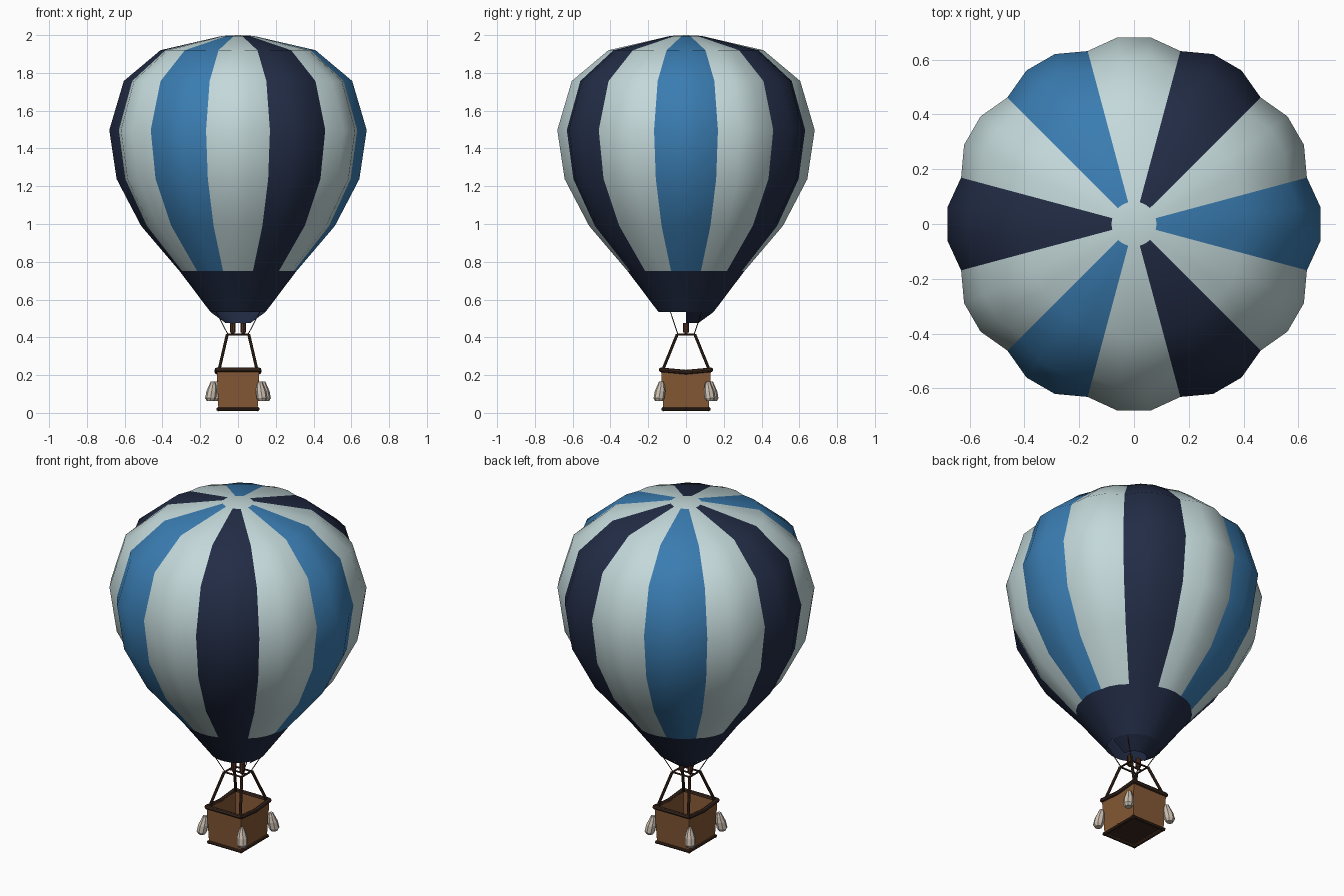
import bpy, bmesh, math
from mathutils import Vector, Matrix

if "Cube" in bpy.data.objects:
    bpy.data.objects.remove(bpy.data.objects["Cube"])


def material(name, rgb):
    m = bpy.data.materials.new(name)
    m.diffuse_color = (*rgb, 1)
    m.use_nodes = True
    m.node_tree.nodes["Principled BSDF"].inputs["Base Color"].default_value = m.diffuse_color
    return m


PALE = material("pale fabric", (0.55, 0.69, 0.70))
BLUE = material("blue fabric", (0.042, 0.202, 0.44))
NAVY = material("navy fabric", (0.016, 0.025, 0.060))
WICKER = material("brown wicker", (0.235, 0.098, 0.035))
DARK = material("dark brown", (0.045, 0.022, 0.013))
BURN = material("burner brown", (0.08, 0.032, 0.016))
SACK = material("sack cloth", (0.60, 0.52, 0.44))


def finish(bm, name, mats):
    me = bpy.data.meshes.new(name)
    bm.to_mesh(me)
    bm.free()
    for m in mats:
        me.materials.append(m)
    ob = bpy.data.objects.new(name, me)
    bpy.context.collection.objects.link(ob)
    return ob


def rod(bm, a, b, r, sides=8, r2=None):
    a, b = Vector(a), Vector(b)
    d = b - a
    mat = Matrix.Translation((a + b) / 2) @ d.to_track_quat('Z', 'Y').to_matrix().to_4x4()
    bmesh.ops.create_cone(bm, cap_ends=True, segments=sides, radius1=r,
                          radius2=r if r2 is None else r2, depth=d.length, matrix=mat)


def loop(bm, pts, r):
    for i, p in enumerate(pts):
        rod(bm, p, pts[(i + 1) % len(pts)], r)


CORNERS = [(1, -1), (1, 1), (-1, 1), (-1, -1)]

# Envelope: 12 gores of 3 facets; (height, radius, seam radius ratio)
PROFILE = [(0.535, 0.147, 1.0), (0.75, 0.31, 0.985), (0.99, 0.515, 0.97),
           (1.238, 0.645, 0.957), (1.497, 0.684, 0.955), (1.757, 0.607, 0.955),
           (1.92, 0.412, 0.965), (1.996, 0.082, 1.0)]
bm = bmesh.new()
rings = []
for z, r, seam in PROFILE:
    ring = []
    for k in range(36):
        a = math.radians(10 * k - 15)
        rr = r * (seam if k % 3 == 0 else 1)
        ring.append(bm.verts.new((rr * math.cos(a), rr * math.sin(a), z)))
    rings.append(ring)
for i in range(len(rings) - 1):
    for k in range(36):
        n = (k + 1) % 36
        f = bm.faces.new((rings[i][k], rings[i][n], rings[i + 1][n], rings[i + 1][k]))
        f.smooth = True
        gore = k // 3
        f.material_index = 2 if i == 0 else 0 if gore % 2 else (1 if gore % 4 == 0 else 2)
        if gore in (2, 6, 10):
            f.material_index = 2
        elif gore in (0, 4, 8) and i:
            f.material_index = 1
# crown cap
top = bm.verts.new((0, 0, 2.0))
for k in range(36):
    bm.faces.new((rings[-1][k], rings[-1][(k + 1) % 36], top)).smooth = True
# crisp seams between gores
for i in range(len(rings) - 1):
    for k in range(0, 36, 3):
        bm.edges.get((rings[i][k], rings[i + 1][k])).smooth = i == 0
finish(bm, "envelope", [PALE, BLUE, NAVY])

# Scoop: half skirt behind the mouth
bm = bmesh.new()
rows = [[bm.verts.new((r * math.cos(math.pi * k / 18), r * math.sin(math.pi * k / 18), z))
         for k in range(19)] for r, z in ((0.066, 0.476), (0.147, 0.535))]
for k in range(18):
    bm.faces.new((rows[0][k], rows[0][k + 1], rows[1][k + 1], rows[1][k])).smooth = True
finish(bm, "scoop", [NAVY])

# Basket: tapered walls, the long sides dip in the middle
def basket_ring(hx, hy, z, dip):
    return [(hx, -hy, z), (hx, 0, z - dip), (hx, hy, z),
            (-hx, hy, z), (-hx, 0, z - dip), (-hx, -hy, z)]


upper, lower = basket_ring(0.112, 0.132, 0.228, 0.012), basket_ring(0.104, 0.12, 0.02, 0)
bm = bmesh.new()
lo = [bm.verts.new(p) for p in lower]
up = [bm.verts.new(p) for p in upper]
for i in range(6):
    j = (i + 1) % 6
    bm.faces.new((lo[i], lo[j], up[j], up[i]))
basket = finish(bm, "basket_walls", [WICKER])
mod = basket.modifiers.new("thickness", 'SOLIDIFY')
mod.thickness = 0.014
mod.offset = -1

bm = bmesh.new()
bmesh.ops.create_cube(bm, size=1, matrix=Matrix.Translation((0, 0, 0.03))
                      @ Matrix.Diagonal((0.195, 0.227, 0.014, 1)))
finish(bm, "basket_floor", [DARK])

bm = bmesh.new()
loop(bm, upper, 0.012)
loop(bm, lower, 0.009)
for p in upper + lower:
    bmesh.ops.create_icosphere(bm, subdivisions=1, radius=0.012, matrix=Matrix.Translation(p))
bmesh.ops.translate(bm, verts=bm.verts, vec=(0, 0, 0))
finish(bm, "basket_rims", [DARK])

# Burner frame, its poles and the thin ropes up to the mouth
bm = bmesh.new()
loop(bm, [(x * 0.055, y * 0.045, 0.415) for x, y in CORNERS], 0.005)
rod(bm, (-0.055, 0, 0.415), (0.055, 0, 0.415), 0.005)
finish(bm, "burner_frame", [DARK])

bm = bmesh.new()
for x, y in CORNERS:
    rod(bm, (x * 0.10, y * 0.122, 0.23), (x * 0.057, y * 0.047, 0.415), 0.008)
finish(bm, "basket_poles", [DARK])

bm = bmesh.new()
for x, y in CORNERS:
    rod(bm, (x * 0.053, y * 0.043, 0.415), (x * 0.118, y * 0.084, 0.54), 0.0025, 5)
finish(bm, "mouth_ropes", [DARK])

# Twin burners
bm = bmesh.new()
for x in (-0.028, 0.028):
    rod(bm, (x, 0, 0.41), (x, 0, 0.43), 0.009, 10)
    rod(bm, (x, 0, 0.425), (x, 0, 0.475), 0.015, 10)
finish(bm, "burners", [BURN])

# Sandbags hung around the corners
bm = bmesh.new()
for x, y in [(0.125, -0.14), (0.142, 0.125), (-0.125, 0.14), (-0.142, -0.125)]:
    t = Vector((x, y, 0)) * 0.94
    b = Vector((x, y, 0)) * 1.02
    rows = [(0.062, 0.020, b), (0.078, 0.029, b), (0.115, 0.028, (b + t) / 2),
            (0.148, 0.019, t), (0.166, 0.011, t)]
    prev = None
    for z, r, c in rows:
        ring = [bm.verts.new((c.x + r * math.cos(k * math.pi / 4),
                              c.y + r * math.sin(k * math.pi / 4), z)) for k in range(8)]
        if prev:
            for k in range(8):
                bm.faces.new((prev[k], prev[(k + 1) % 8], ring[(k + 1) % 8], ring[k]))
        else:
            bm.faces.new(ring[::-1])
        prev = ring
    bm.faces.new(prev)
finish(bm, "sandbags", [SACK])
